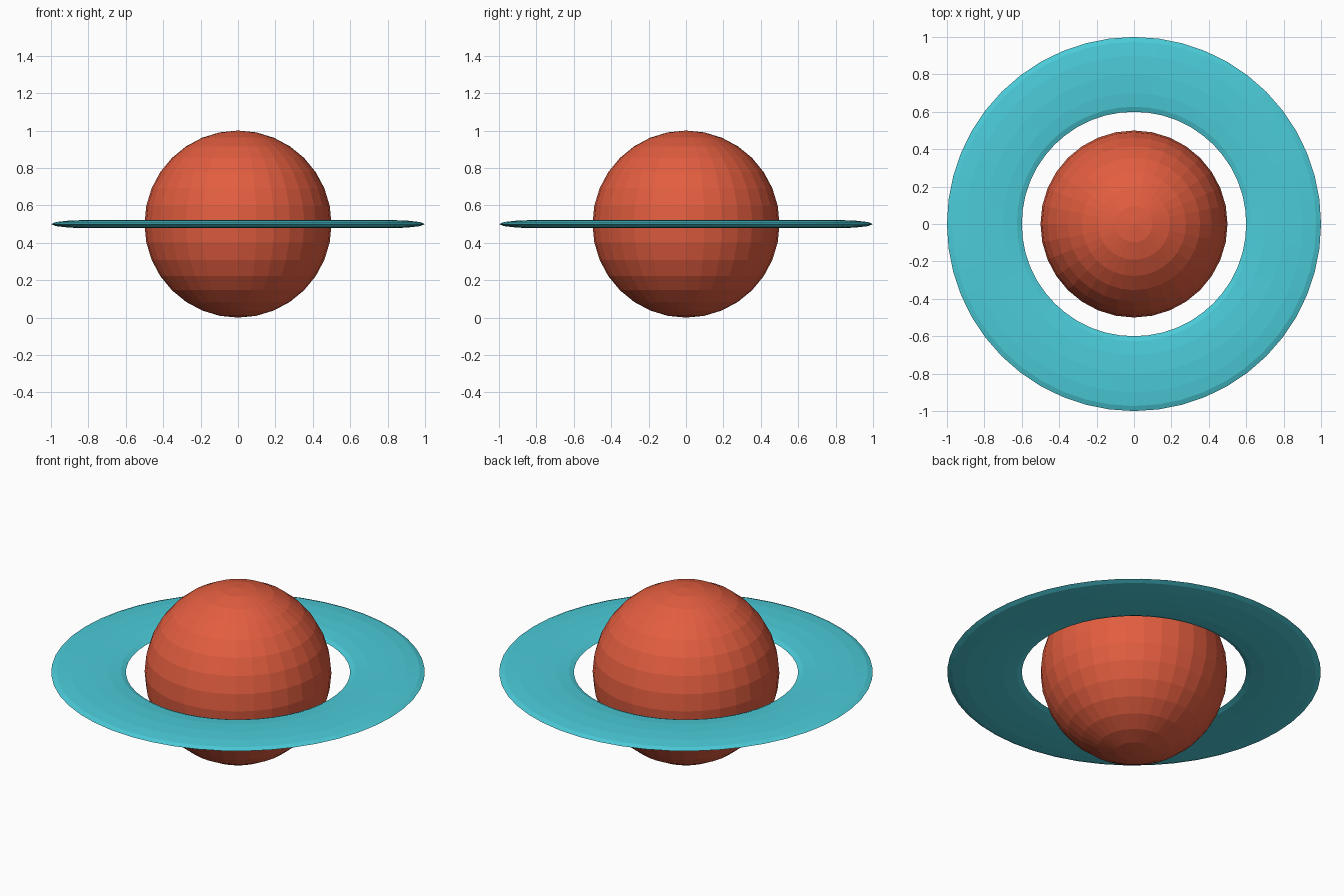
import bpy

if "Cube" in bpy.data.objects:
    bpy.data.objects.remove(bpy.data.objects["Cube"])


def finish(name, color):
    obj = bpy.context.object
    obj.name = name
    mat = bpy.data.materials.new(name + "_color")
    mat.diffuse_color = (*color, 1.0)
    mat.use_nodes = True
    mat.node_tree.nodes["Principled BSDF"].inputs["Base Color"].default_value = mat.diffuse_color
    obj.data.materials.append(mat)
    bpy.ops.object.shade_flat()
    return obj


# Faceted globe resting on the ground plane
bpy.ops.mesh.primitive_uv_sphere_add(segments=32, ring_count=16, radius=0.5,
                                     location=(0, 0, 0.5))
finish("planet_globe", (0.76, 0.11, 0.05))

# Flattened torus floating around the equator
bpy.ops.mesh.primitive_torus_add(major_segments=48, minor_segments=12,
                                 major_radius=0.8, minor_radius=0.2,
                                 location=(0, 0, 0.5))
ring = finish("planet_ring", (0.07, 0.6, 0.69))
ring.scale.z = 0.11
bpy.ops.object.transform_apply(location=False, rotation=False, scale=True)
